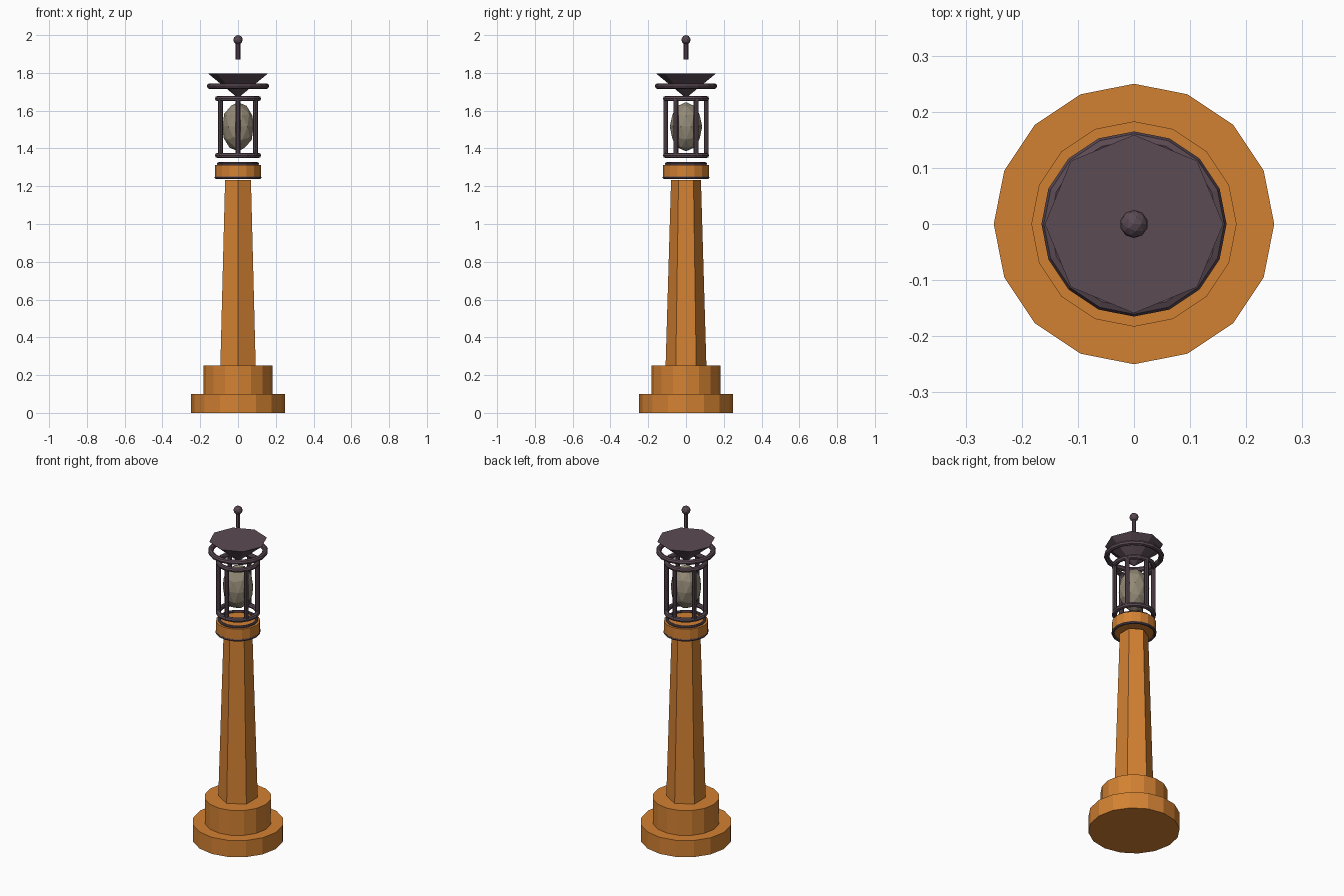
import bpy, math

if "Cube" in bpy.data.objects:
    bpy.data.objects.remove(bpy.data.objects["Cube"])


def material(name, rgb):
    m = bpy.data.materials.new(name)
    m.diffuse_color = (*rgb, 1)
    m.use_nodes = True
    m.node_tree.nodes["Principled BSDF"].inputs["Base Color"].default_value = m.diffuse_color
    return m


ORANGE = material("warm_orange", (0.65, 0.22, 0.032))
DARK = material("dark_plum_metal", (0.105, 0.069, 0.088))
GLASS = material("dull_beige_glass", (0.29, 0.25, 0.18))


def finish(name, mat):
    ob = bpy.context.object
    ob.name = name
    ob.data.materials.append(mat)
    return ob


def frustum(name, mat, sides, r1, r2, z0, z1, x=0, y=0):
    bpy.ops.mesh.primitive_cone_add(vertices=sides, radius1=r1, radius2=r2,
                                    depth=z1 - z0, location=(x, y, (z0 + z1) / 2))
    return finish(name, mat)


def ring(name, mat, z, major, minor):
    bpy.ops.mesh.primitive_torus_add(major_segments=16, minor_segments=8,
                                     major_radius=major, minor_radius=minor,
                                     location=(0, 0, z))
    return finish(name, mat)


def ball(name, mat, z, r, h):
    bpy.ops.mesh.primitive_ico_sphere_add(subdivisions=2, radius=1, location=(0, 0, z))
    bpy.context.object.scale = (r, r, h)
    return finish(name, mat)


# stepped base and tapered six-sided post
frustum("base_lower", ORANGE, 16, 0.25, 0.25, 0.0, 0.10)
frustum("base_upper", ORANGE, 16, 0.183, 0.183, 0.10, 0.25)
frustum("post", ORANGE, 6, 0.108, 0.079, 0.25, 1.233)

# collar with trim rings
frustum("collar", ORANGE, 16, 0.121, 0.121, 1.247, 1.313)
ring("collar_ring_lower", DARK, 1.246, 0.116, 0.008)
ring("collar_ring_upper", DARK, 1.319, 0.103, 0.008)

# lantern cage
ring("cage_ring_lower", DARK, 1.363, 0.108, 0.014)
ring("cage_ring_upper", DARK, 1.664, 0.108, 0.014)
for i in range(6):
    a = math.radians(30 + 60 * i)
    frustum(f"cage_bar_{i + 1}", DARK, 8, 0.013, 0.013, 1.36, 1.665,
            0.107 * math.cos(a), 0.107 * math.sin(a))

# lamp globe
ball("lamp_globe", GLASS, 1.515, 0.086, 0.13)

# upturned roof cone and its rim ring
frustum("roof", DARK, 8, 0.0, 0.159, 1.667, 1.797)
ring("roof_ring", DARK, 1.73, 0.15, 0.015)

# finial
frustum("finial_rod", DARK, 8, 0.012, 0.012, 1.872, 1.96)
ball("finial_ball", DARK, 1.975, 0.025, 0.025)
